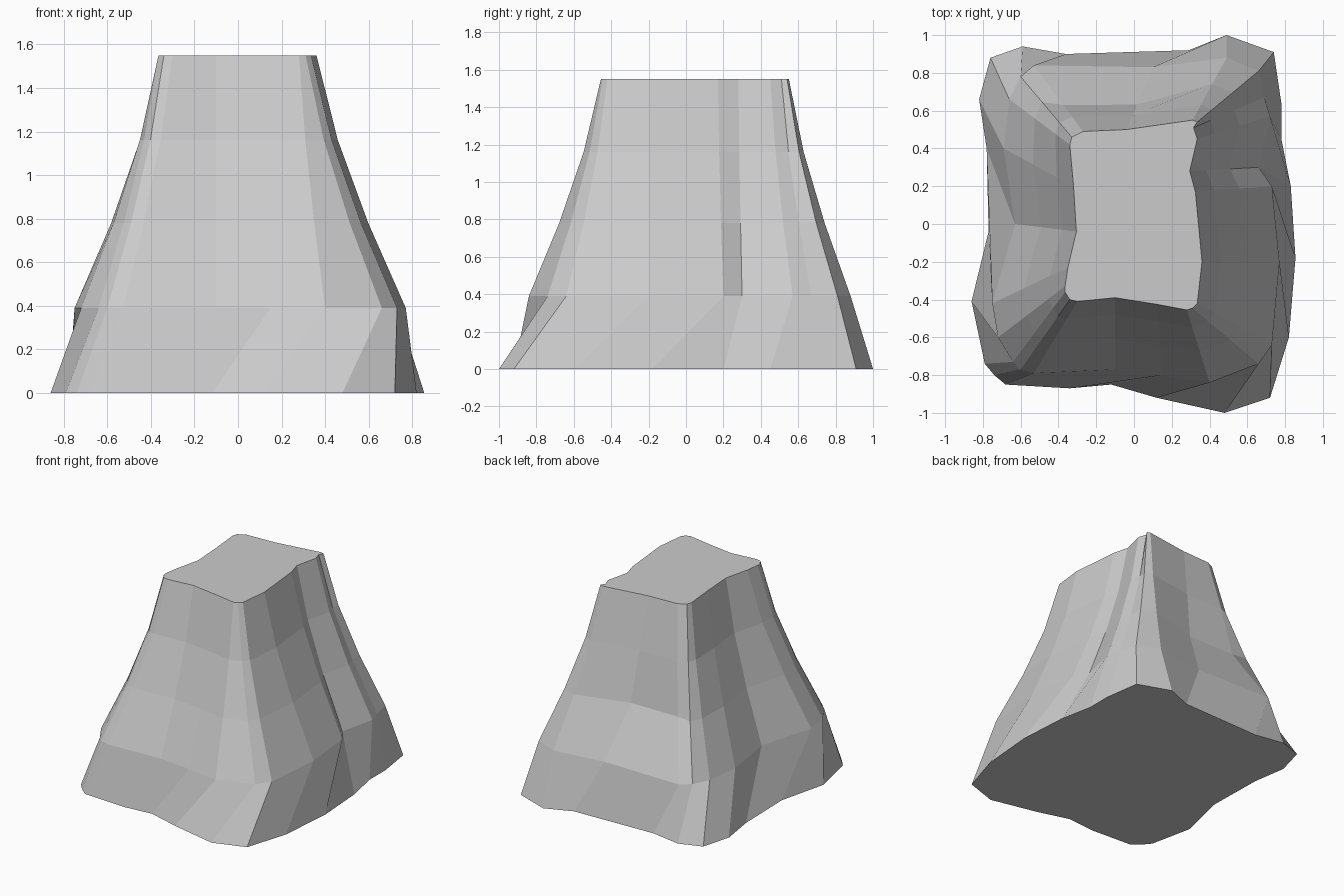
import bpy, bmesh
from mathutils import Vector

if "Cube" in bpy.data.objects:
    bpy.data.objects.remove(bpy.data.objects["Cube"])

# Matching outlines, counter-clockwise from the front left corner
TOP = [(-.365, -.36), (-.34, -.40), (-.30, -.41), (-.10, -.39), (.12, -.425), (.28, -.455),
       (.31, -.445), (.335, -.42), (.36, -.20), (.325, .17), (.295, .28), (.335, .45),
       (.315, .51), (.335, .54), (.31, .55), (-.04, .50), (-.27, .49), (-.33, .46),
       (-.34, .42), (-.32, .20), (-.305, -.04), (-.35, -.23), (-.365, -.33)]
SHOULDER = [(-.64, -.73), (-.60, -.77), (-.53, -.79), (-.10, -.77), (.15, -.80), (.40, -.84),
            (.66, -.74), (.73, -.64), (.77, -.20), (.73, .20), (.66, .30), (.72, .57),
            (.69, .67), (.66, .81), (.49, .88), (.10, .83), (-.53, .84), (-.60, .78),
            (-.66, .66), (-.69, .40), (-.63, 0), (-.75, -.42), (-.72, -.60)]
BASE = [(-.79, -.74), (-.74, -.80), (-.68, -.85), (-.34, -.87), (-.12, -.85), (.12, -.92),
        (.48, -1), (.72, -.92), (.82, -.60), (.855, -.18), (.83, .20), (.78, .45),
        (.78, .64), (.74, .91), (.49, 1), (.29, .92), (-.36, .90), (-.59, .94),
        (-.76, .88), (-.82, .66), (-.78, .40), (-.77, -.04), (-.86, -.41)]
BACK = (15, 16)   # columns of the hollow back face


def between(amount, back_amount):
    """Outline part way from the top to the shoulder."""
    return [Vector(t).lerp(Vector(s), back_amount if i in BACK else amount)
            for i, (t, s) in enumerate(zip(TOP, SHOULDER))]


# Rock body: loft through five levels, capped at both ends
levels = [(0, BASE), (.39, SHOULDER), (.78, between(.58, .40)),
          (1.16, between(.24, .22)), (1.55, TOP)]
bm = bmesh.new()
rings = [[bm.verts.new((p[0], p[1], z)) for p in outline] for z, outline in levels]
n = len(BASE)
for low, high in zip(rings, rings[1:]):
    for i in range(n):
        j = (i + 1) % n
        bm.faces.new((low[i], low[j], high[j], high[i]))
bm.faces.new(rings[0][::-1])
bm.faces.new(rings[-1])
bmesh.ops.recalc_face_normals(bm, faces=bm.faces)
mesh = bpy.data.meshes.new("rock_pedestal")
bm.to_mesh(mesh)
bm.free()
rock = bpy.data.objects.new("rock_pedestal", mesh)
bpy.context.collection.objects.link(rock)
